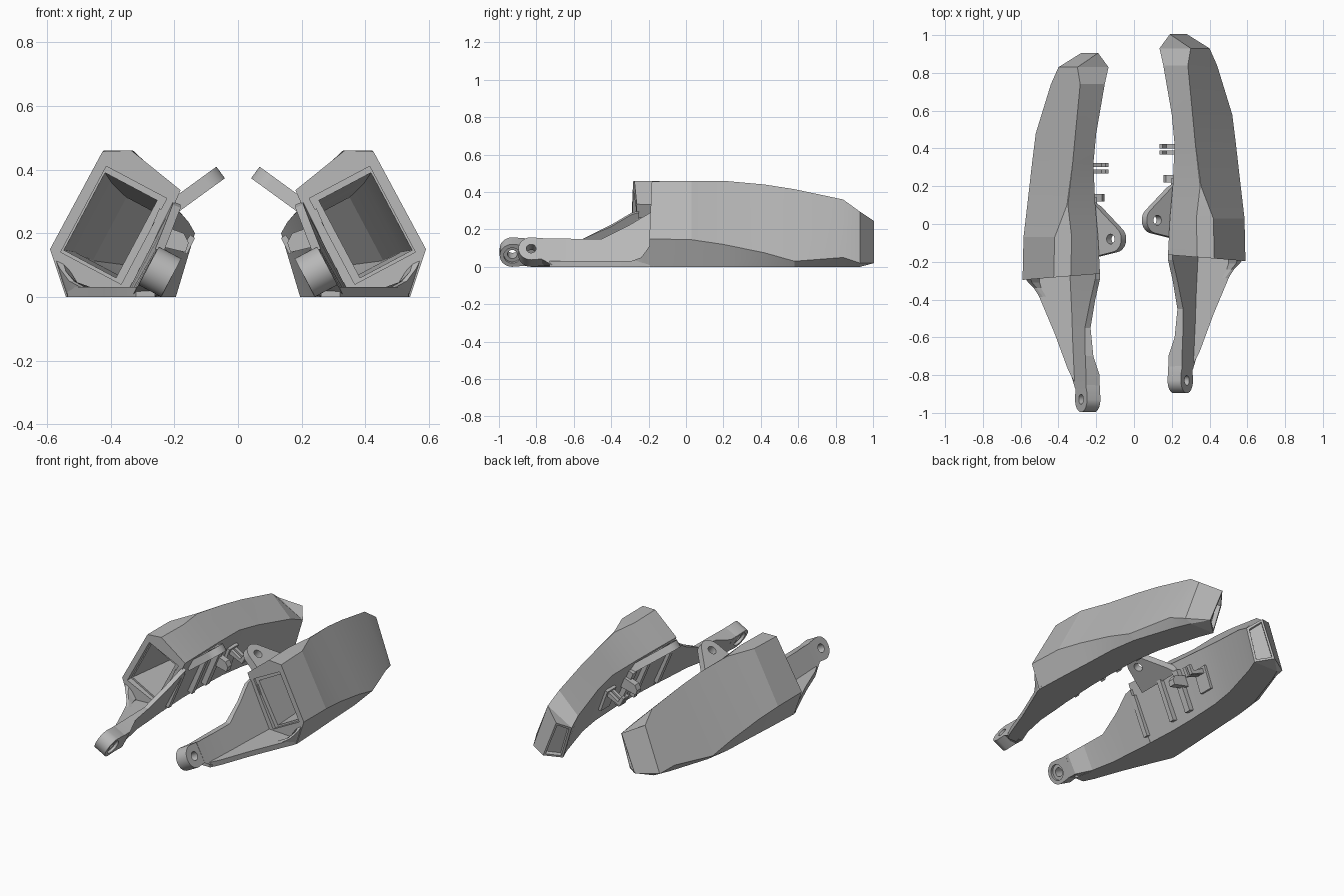
import bpy, bmesh, math
from mathutils import Vector

old = bpy.data.objects.get("Cube")
if old:
    bpy.data.objects.remove(old)

grey = bpy.data.materials.new("plain_grey")
grey.use_nodes = True
grey.diffuse_color = (0.48, 0.48, 0.48, 1)
grey.node_tree.nodes["Principled BSDF"].inputs["Base Color"].default_value = (0.48, 0.48, 0.48, 1)
parts = []


def finish(name, bm, keep=True):
    bmesh.ops.remove_doubles(bm, verts=bm.verts, dist=0.0005)
    bmesh.ops.recalc_face_normals(bm, faces=bm.faces)
    mesh = bpy.data.meshes.new(name)
    bm.to_mesh(mesh)
    bm.free()
    mesh.materials.append(grey)
    obj = bpy.data.objects.new(name, mesh)
    bpy.context.collection.objects.link(obj)
    if keep:
        parts.append(obj)
    return obj


def skin(rings):
    """Closed solid through rings of equal point count."""
    bm = bmesh.new()
    loops = [[bm.verts.new(p) for p in ring] for ring in rings]
    n = len(loops[0])
    for a, b in zip(loops, loops[1:]):
        for i in range(n):
            j = (i + 1) % n
            bm.faces.new((a[i], a[j], b[j], b[i]))
    bm.faces.new(loops[0][::-1])
    bm.faces.new(loops[-1])
    return bm


def loft(name, sections, keep=True):
    """Sections are (y, [(x, z), ...])."""
    return finish(name, skin([[(x, y, z) for x, z in pts] for y, pts in sections]), keep)


def slab(name, outline, origin, degrees, thick, shift=0, keep=True):
    """Plate whose outline u runs along a tilted x-z direction and v along y."""
    t = math.radians(degrees)
    d = Vector((math.cos(t), 0, math.sin(t)))
    n = Vector((-math.sin(t), 0, math.cos(t)))
    o = Vector((origin[0], 0, origin[1])) + n * shift
    rings = [[o + d * u + n * s + Vector((0, v, 0)) for u, v in outline]
             for s in (-thick / 2, thick / 2)]
    return finish(name, skin(rings), keep)


def arc(cu, cv, r, start, end, steps=20):
    angles = [math.radians(start + (end - start) * i / steps) for i in range(steps + 1)]
    return [(cu + r * math.cos(a), cv + r * math.sin(a)) for a in angles]


def circle(cu, cv, r):
    return arc(cu, cv, r, 0, 352, 44)


def cut(obj, cutter):
    mod = obj.modifiers.new("cut", 'BOOLEAN')
    mod.operation = 'DIFFERENCE'
    mod.solver = 'EXACT'
    mod.object = cutter
    bpy.context.view_layer.update()
    deps = bpy.context.evaluated_depsgraph_get()
    mesh = bpy.data.meshes.new_from_object(obj.evaluated_get(deps))
    obj.modifiers.clear()
    obj.data = mesh
    bpy.data.objects.remove(cutter)


def tilted_rect(cx, cz, w, h, degrees=-62):
    c, s = math.cos(math.radians(degrees)), math.sin(math.radians(degrees))
    return [(cx + a * h / 2 * c - b * w / 2 * s, cz + a * h / 2 * s + b * w / 2 * c)
            for a, b in ((-1, -1), (1, -1), (1, 1), (-1, 1))]


# Faceted main shell: floor outer, side edge, top outer, top inner, inner edge, floor inner
body = loft("body_shell", [
    (-.28, [(.54, 0), (.59, .15), (.425, .457), (.335, .46), (.18, .335), (.33, 0)]),
    (-.07, [(.53, 0), (.585, .145), (.42, .46), (.33, .46), (.19, .33), (.34, 0)]),
    (.10, [(.52, 0), (.565, .12), (.355, .46), (.35, .46), (.205, .32), (.34, 0)]),
    (.32, [(.51, 0), (.54, .075), (.325, .44), (.325, .44), (.215, .31), (.33, 0)]),
    (.48, [(.485, 0), (.52, .03), (.31, .415), (.31, .415), (.20, .285), (.305, 0)]),
    (.74, [(.40, 0), (.44, .05), (.285, .36), (.285, .36), (.155, .235), (.23, 0)]),
    (.83, [(.36, 0), (.40, .02), (.30, .295), (.30, .295), (.135, .2), (.195, 0)]),
    (.905, [(.28, .02), (.28, .02), (.19, .245), (.19, .245), (.19, .245), (.28, .02)]),
])

# Slightly skewed front, and a slot in the rear end
bm = bmesh.new()
bm.from_mesh(body.data)
for v in bm.verts:
    if v.co.y < -.27:
        v.co.y -= (v.co.x - .39) * .08
rear = [f for f in bm.faces if f.calc_center_median().y > .85
        and f.normal.x < -.2 and f.normal.y > .2 and len(f.verts) == 4]
if rear:
    face = max(rear, key=lambda f: f.calc_area())
    bmesh.ops.inset_individual(bm, faces=[face], thickness=.018)
    bmesh.ops.inset_individual(bm, faces=[face], thickness=.001, depth=-.025)
bm.to_mesh(body.data)
bm.free()

# Front opening: shallow frame recess and a deep cavity curving with the shell
frame = tilted_rect(.39, .225, .215, .305)
cut(body, loft("frame_cutter", [(-.4, frame), (-.255, frame)], False))
mouth = tilted_rect(.40, .225, .185, .275)
cut(body, loft("cavity_cutter", [(-.4, mouth), (-.24, mouth),
                                 (.1, tilted_rect(.38, .21, .165, .245)),
                                 (.48, tilted_rect(.35, .185, .12, .225)),
                                 (.72, tilted_rect(.28, .17, .06, .19))], False))

# Leaning arm wall running forward
loft("arm_wall", [
    (-.25, [(.355, 0), (.205, .30), (.18, .29), (.33, 0)]),
    (-.29, [(.355, 0), (.205, .29), (.18, .28), (.33, 0)]),
    (-.40, [(.35, 0), (.23, .225), (.205, .215), (.32, 0)]),
    (-.55, [(.345, 0), (.26, .15), (.23, .15), (.31, 0)]),
    (-.70, [(.338, 0), (.258, .15), (.215, .14), (.28, 0)]),
    (-.80, [(.333, 0), (.254, .151), (.182, .114), (.238, .004)]),
    (-.87, [(.312, .04), (.254, .151), (.182, .114), (.238, .006)]),
])

# Low floor plate beside the wall, with a curved rise to the shell
slab("arm_floor", [(.54, -.27), (.535, -.31), (.5, -.39), (.42, -.58), (.35, -.77),
                   (.32, -.83), (.26, -.83), (.32, -.55), (.33, -.27)], (0, .016), 0, .032)
loft("corner_rise", [
    (-.27, [(.50, 0), (.54, 0), (.587, .15), (.555, .13), (.50, .04)]),
    (-.31, [(.50, 0), (.53, 0), (.56, .09), (.54, .08), (.50, .035)]),
    (-.34, [(.49, 0), (.515, 0), (.53, .05), (.515, .05), (.49, .03)]),
    (-.39, [(.46, 0), (.497, 0), (.497, .032), (.48, .03), (.46, .03)]),
])

# Pivot eye at the arm tip
eye_at, eye_tilt = (.245, .079), 118
eye = slab("arm_eye", arc(0, -.928, .068, 180, 360) + [(.062, -.86), (.05, -.82), (-.05, -.82), (-.062, -.86)],
           eye_at, eye_tilt, .08)
for radius, depth, shift in ((.026, .3, 0), (.046, .04, .045)):
    cut(eye, slab("bore_cutter", circle(0, -.928, radius), eye_at, eye_tilt, depth, shift, False))

# Raised hinge tab on the inner edge
tab_at, tab_tilt = (.2, .285), 144
tab = slab("hinge_tab", [(-.03, .12), (.02, .09)] + arc(.11, -.08, .07, 50, -80) + [(-.03, -.18)],
           tab_at, tab_tilt, .045)
cut(tab, slab("tab_cutter", circle(.11, -.08, .026), tab_at, tab_tilt, .2, 0, False))

# Ribs across the inner face
for y, w in ((-.25, .03), (-.02, .03), (.12, .04)):
    slab("inner_rib", [(.04, y - w / 2), (.29, y - w / 2), (.29, y + w / 2), (.04, y + w / 2)],
         (.335, 0), 113, .055)

# Hooked clips on the inner face
hook = [(.29, .19), (.16, .135), (.135, .185), (.15, .195), (.172, .16), (.28, .225)]
for y in (.278, .312):
    loft("clip_hook", [(y - .011, hook), (y + .011, hook)])
stub = [(.29, .17), (.165, .14), (.155, .17), (.17, .20), (.28, .24)]
loft("clip_stub", [(.12, stub), (.16, stub)])
slab("clip_base", [(.09, .25), (.23, .25), (.23, .34), (.09, .34)], (.33, 0), 110, .04)

# Mirror every part; the left unit sits slightly further back
for obj in list(parts):
    mesh = obj.data.copy()
    for v in mesh.vertices:
        v.co.x = -v.co.x
    mesh.flip_normals()
    twin = bpy.data.objects.new("right_" + obj.name, mesh)
    bpy.context.collection.objects.link(twin)
    for v in obj.data.vertices:
        v.co.y += .1
    obj.name = "left_" + obj.name
    parts.append(twin)

# Flat facets stay sharp, round holes read smooth
for obj in parts:
    obj.select_set(True)
bpy.context.view_layer.objects.active = parts[0]
bpy.ops.object.shade_smooth_by_angle(angle=math.radians(12))
